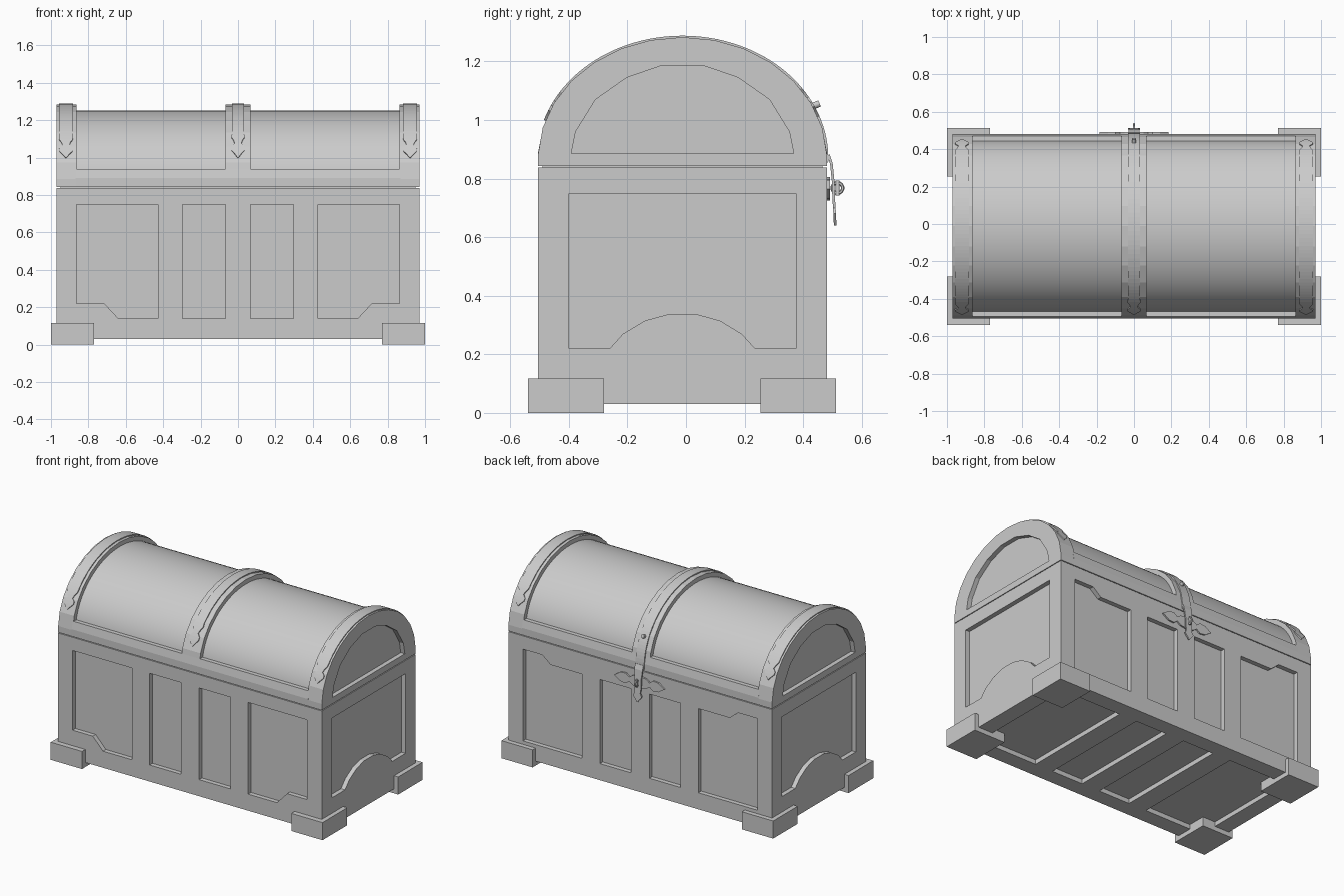
import bpy, bmesh
from math import radians, sin, cos, pi

cube = bpy.data.objects.get("Cube")
if cube:
    bpy.data.objects.remove(cube)

grey = bpy.data.materials.new("plain grey")
grey.use_nodes = True
GREY = (0.6, 0.6, 0.6, 1)
grey.diffuse_color = GREY
grey.node_tree.nodes["Principled BSDF"].inputs["Base Color"].default_value = GREY

MID_Y, SPRING = -0.012, 0.87        # arch centre and springing height
FRONT, BACK, END = -0.505, 0.481, 0.97
DEPTH = 0.03                        # panel recess


def finish(name, bm):
    bmesh.ops.recalc_face_normals(bm, faces=bm.faces)
    mesh = bpy.data.meshes.new(name)
    bm.to_mesh(mesh)
    bm.free()
    obj = bpy.data.objects.new(name, mesh)
    obj.data.materials.append(grey)
    bpy.context.collection.objects.link(obj)
    return obj


def add_prism(bm, outline, axis, a, b):
    """Extrude a 2D outline along an axis from a to b."""
    place = {"x": lambda u, v, w: (w, u, v),
             "y": lambda u, v, w: (u, w, v),
             "z": lambda u, v, w: (u, v, w)}[axis]
    rings = [[bm.verts.new(place(u, v, w)) for u, v in outline] for w in (a, b)]
    bm.faces.new(rings[0])
    bm.faces.new(rings[1][::-1])
    n = len(outline)
    for i in range(n):
        j = (i + 1) % n
        bm.faces.new((rings[0][i], rings[0][j], rings[1][j], rings[1][i]))


def prism(name, outline, axis, a, b):
    bm = bmesh.new()
    add_prism(bm, outline, axis, a, b)
    return finish(name, bm)


def rect(u0, u1, v0, v1):
    return [(u0, v0), (u1, v0), (u1, v1), (u0, v1)]


def flip(outline, s):
    return [(s * u, v) for u, v in outline]


def arch(grow, count, t0, t1):
    """Points on the lid ellipse, from front to back."""
    pts = []
    for i in range(count + 1):
        t = radians(t0 + (t1 - t0) * i / count)
        pts.append((MID_Y - (0.493 + grow) * cos(t), SPRING + (0.413 + grow) * sin(t)))
    return pts


def carve(target, cutter):
    cutter.hide_render = True
    mod = target.modifiers.new("recess", "BOOLEAN")
    mod.operation, mod.solver, mod.object = "DIFFERENCE", "EXACT", cutter
    bpy.context.view_layer.objects.active = target
    bpy.ops.object.modifier_apply(modifier=mod.name)
    bpy.data.objects.remove(cutter)


# Body with recessed panels on every side
body = prism("chest_body", rect(-END, END, FRONT, BACK), "z", 0.03, 0.838)
cut = bmesh.new()
front_outer = [(0.863, 0.75), (0.428, 0.75), (0.428, 0.14), (0.64, 0.14), (0.715, 0.22), (0.863, 0.22)]
back_outer = [(0.863, 0.75), (0.72, 0.75), (0.66, 0.7), (0.428, 0.7), (0.428, 0.14), (0.863, 0.14)]
end_panel = [(-0.4, 0.75), (-0.4, 0.22), (-0.26, 0.22), (-0.215, 0.27), (-0.14, 0.315), (-0.06, 0.337),
             (0.036, 0.337), (0.116, 0.315), (0.19, 0.27), (0.236, 0.22), (0.376, 0.22), (0.376, 0.75)]
for s in (-1, 1):
    add_prism(cut, flip(front_outer, s), "y", FRONT - 0.1, FRONT + DEPTH)
    add_prism(cut, flip(rect(0.067, 0.297, 0.14, 0.75), s), "y", FRONT - 0.1, FRONT + DEPTH)
    add_prism(cut, flip(back_outer, s), "y", BACK - DEPTH, BACK + 0.1)
    add_prism(cut, flip(rect(0.067, 0.297, 0.14, 0.7), s), "y", BACK - DEPTH, BACK + 0.1)
    add_prism(cut, end_panel, "x", s * (END - DEPTH), s * (END + 0.1))
    for x0, x1 in ((0.067, 0.297), (0.428, 0.863)):
        add_prism(cut, flip(rect(x0, x1, -0.4, 0.376), s), "z", -0.1, 0.03 + DEPTH)
carve(body, finish("panel_cutter", cut))

# Corner feet
for side, s in (("right", -1), ("left", 1)):
    for place, y0, y1 in (("front", -0.54, -0.28), ("back", 0.255, 0.512)):
        prism(f"{place}_{side}_foot", flip(rect(0.77, 1.0, y0, y1), s), "z", 0, 0.117)

# Lid: smooth shell, lower rail, faceted ribs with recessed ends
shell = prism("lid_shell", arch(-DEPTH, 40, 2, 178), "x", -0.9, 0.9)
shell.select_set(True)
bpy.context.view_layer.objects.active = shell
bpy.ops.object.shade_smooth_by_angle(angle=radians(30))
prism("lid_rail", [(FRONT, 0.843), (FRONT, 0.89), (-0.495, 0.94),
                   (0.471, 0.94), (BACK, 0.89), (BACK, 0.843)], "x", -0.87, 0.87)
rib = [(FRONT, 0.843)] + arch(0, 14, 2, 178) + [(BACK, 0.843)]
prism("lid_middle_rib", rib, "x", -0.067, 0.067)
half_lunette = [(0.38, 0.885), (0.365, 0.96), (0.297, 1.07), (0.19, 1.145), (0.068, 1.187)]
lunette = [(MID_Y - u, v) for u, v in half_lunette] + [(MID_Y + u, v) for u, v in half_lunette[::-1]]
for side, s in (("right", -1), ("left", 1)):
    end = prism(f"lid_{side}_rib", rib, "x", s * 0.863, s * END)
    carve(end, prism("lunette_cutter", lunette, "x", s * (END - DEPTH), s * (END + 0.1)))
prism("lid_seam", rect(-0.95, 0.95, FRONT + 0.015, BACK - 0.015), "z", 0.83, 0.85)


def band(name, x, path, widths, thick):
    """Flat metal strip along a (y, z) path with varying half widths."""
    bm = bmesh.new()
    rows = []
    for i, ((y, z), w) in enumerate(zip(path, widths)):
        (ya, za), (yb, zb) = path[max(i - 1, 0)], path[min(i + 1, len(path) - 1)]
        length = ((yb - ya) ** 2 + (zb - za) ** 2) ** 0.5
        ny, nz = -(zb - za) / length * thick, (yb - ya) / length * thick
        rows.append([bm.verts.new((x + sx * w, y + k * ny, z + k * nz))
                     for sx, k in ((-1, 0), (1, 0), (1, 1), (-1, 1))])
    for a, b in zip(rows, rows[1:]):
        for i in range(4):
            j = (i + 1) % 4
            bm.faces.new((a[i], a[j], b[j], b[i]))
    bm.faces.new(rows[0])
    bm.faces.new(rows[-1][::-1])
    return finish(name, bm)


# Metal straps over the ribs, with flared pointed tips
tip = [0.002, 0.016, 0.034, 0.036, 0.018, 0.024, 0.036]
for name, x, w in (("right_strap", -0.92, 0.038), ("middle_strap", 0, 0.032), ("left_strap", 0.92, 0.038)):
    widths = tip + [w] * 44 + tip[::-1]
    stop = 160
    if x == 0:
        widths, stop = tip + [w] * 51, 182
    band(name, x, arch(-0.005, len(widths) - 1, 18, stop), widths, 0.01)


# Back fittings: lock plate, hasp, staple and knobs
half_plate = [(0, 0.04), (0.05, 0.032), (0.075, 0.014), (0.1, 0.034), (0.14, 0.03), (0.185, 0)]
plate = half_plate + [(u, -v) for u, v in half_plate[-2::-1]]
plate += [(-u, v) for u, v in plate[-2:0:-1]]
prism("lock_plate", [(u, v + 0.765) for u, v in plate], "y", BACK - 0.005, BACK + 0.01)
band("hasp", 0, [(0.482, 0.88), (0.492, 0.85), (0.498, 0.79), (0.5, 0.73), (0.502, 0.7), (0.503, 0.68), (0.505, 0.64)],
     [0.03, 0.03, 0.024, 0.024, 0.02, 0.032, 0.002], 0.009)


def add_round(name, maker, **kw):
    maker(**kw)
    obj = bpy.context.object
    obj.name = name
    obj.data.materials.append(grey)
    bpy.ops.object.shade_smooth_by_angle(angle=radians(40))


add_round("staple_ring", bpy.ops.mesh.primitive_torus_add, major_radius=0.018, minor_radius=0.006,
          major_segments=14, minor_segments=6, location=(0, 0.517, 0.768), rotation=(0, pi / 2, 0))
add_round("staple_pin", bpy.ops.mesh.primitive_cylinder_add, vertices=10, radius=0.007, depth=0.05,
          location=(0, 0.518, 0.768))
add_round("strap_knob", bpy.ops.mesh.primitive_cylinder_add, vertices=10, radius=0.012, depth=0.035,
          location=(0, 0.44, 1.05), rotation=(0, pi / 2 - 0.4, pi / 2))
